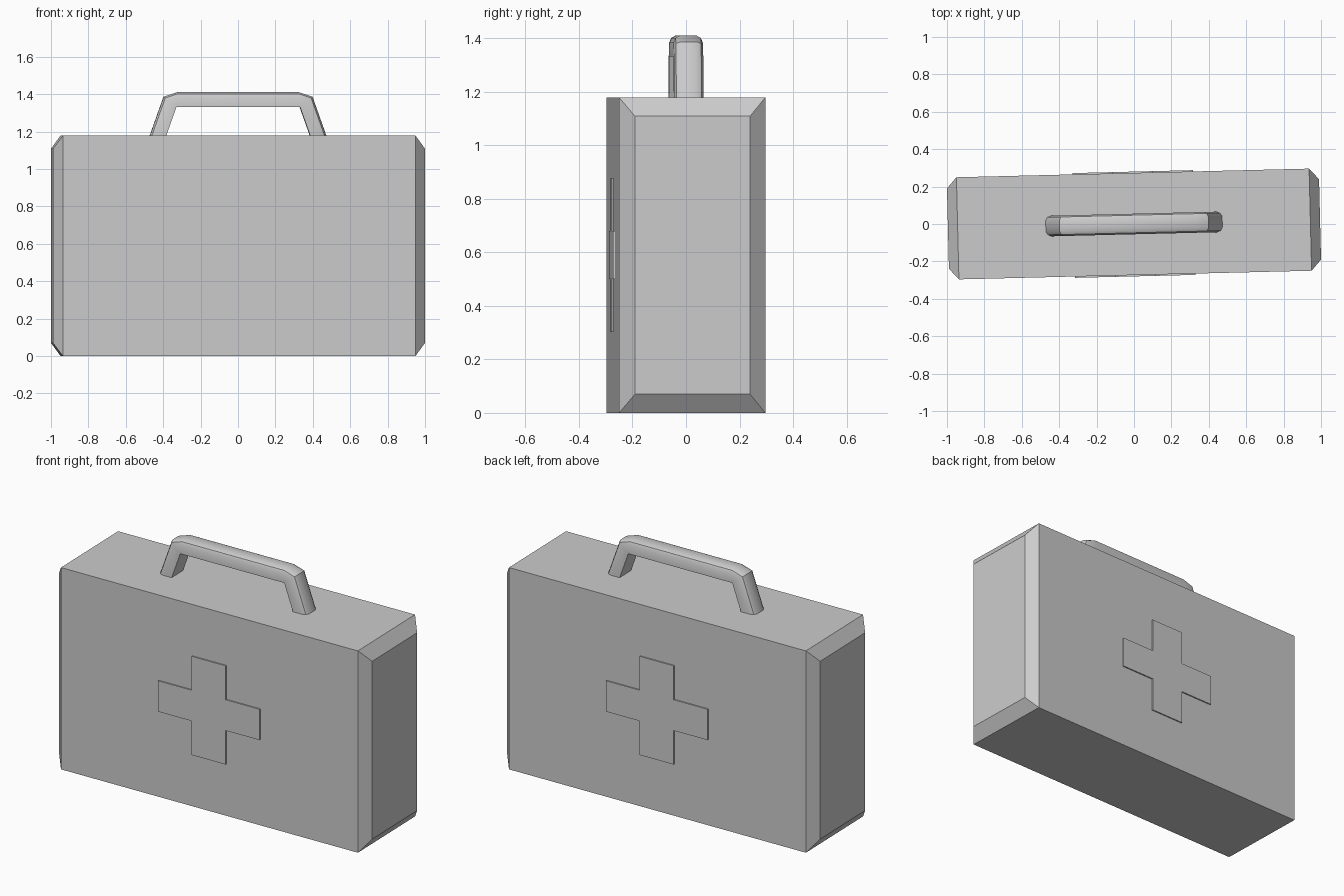
import bpy, bmesh
from mathutils import Vector

cube = bpy.data.objects.get("Cube")
if cube:
    bpy.data.objects.remove(cube, do_unlink=True)

YAW = 0.0245      # the whole case stands slightly turned
HALF_DEPTH = 0.273
HEIGHT = 1.178

grey = bpy.data.materials.new("light grey")
grey.use_nodes = True
COLOUR = (0.6, 0.6, 0.6, 1)
grey.diffuse_color = COLOUR
grey.node_tree.nodes["Principled BSDF"].inputs["Base Color"].default_value = COLOUR


def loft(name, rings):
    """Skin equal-sized rings of points and cap both ends."""
    bm = bmesh.new()
    loops = [[bm.verts.new(p) for p in ring] for ring in rings]
    n = len(loops[0])
    for a, b in zip(loops, loops[1:]):
        for i in range(n):
            j = (i + 1) % n
            bm.faces.new((a[i], a[j], b[j], b[i]))
    bm.faces.new(loops[0])
    bm.faces.new(loops[-1])
    bmesh.ops.remove_doubles(bm, verts=bm.verts, dist=1e-5)
    bmesh.ops.recalc_face_normals(bm, faces=bm.faces)
    mesh = bpy.data.meshes.new(name)
    bm.to_mesh(mesh)
    bm.free()
    mesh.materials.append(grey)
    obj = bpy.data.objects.new(name, mesh)
    bpy.context.collection.objects.link(obj)
    obj.rotation_euler.z = YAW
    return obj


# Case body with chamfered ends
def body_ring(x, y, inset):
    lo, hi = inset, HEIGHT - inset
    return [(x, -y, lo), (x, y, lo), (x, y, hi), (x, -y, hi)]


loft("case_body", [
    body_ring(-0.995, 0.215, 0.07), body_ring(-0.943, HALF_DEPTH, 0),
    body_ring(0.943, HALF_DEPTH, 0), body_ring(0.995, 0.215, 0.07)])

# Raised cross plates on the front and back
ARM, REACH_X, REACH_Z, MID = 0.108, 0.323, 0.288, 0.59
BAR = 0.09
quarter = [(REACH_X, BAR), (ARM, BAR), (ARM, REACH_Z)]
outline = (quarter + [(-x, z) for x, z in reversed(quarter)]
           + [(-x, -z) for x, z in quarter]
           + [(x, -z) for x, z in reversed(quarter)])
for name, side in (("front_cross", -1), ("back_cross", 1)):
    loft(name, [[(x, side * (HALF_DEPTH + d), MID + z) for x, z in outline]
                for d in (-0.001, 0.007)])

# Carrying handle: a round-topped section swept over inner/outer stations
half_path = [((0.385, HEIGHT), (0.472, HEIGHT)),
             ((0.33, 1.332), (0.398, 1.386)),
             ((0.33, 1.332), (0.325, 1.41))]
path = half_path + [((-a[0], a[1]), (-b[0], b[1])) for a, b in reversed(half_path)]
half_section = [(0.055, 0), (0.055, 0.65), (0.047, 0.88), (0.03, 1)]
section = half_section + [(-y, t) for y, t in reversed(half_section)]
rings = []
for inner, outer in path:
    i, o = Vector(inner), Vector(outer)
    rings.append([(i.lerp(o, t).x, y, i.lerp(o, t).y) for y, t in section])
handle = loft("handle", rings)
bpy.ops.object.select_all(action='DESELECT')
handle.select_set(True)
bpy.context.view_layer.objects.active = handle
bpy.ops.object.shade_smooth_by_angle(angle=0.6)
